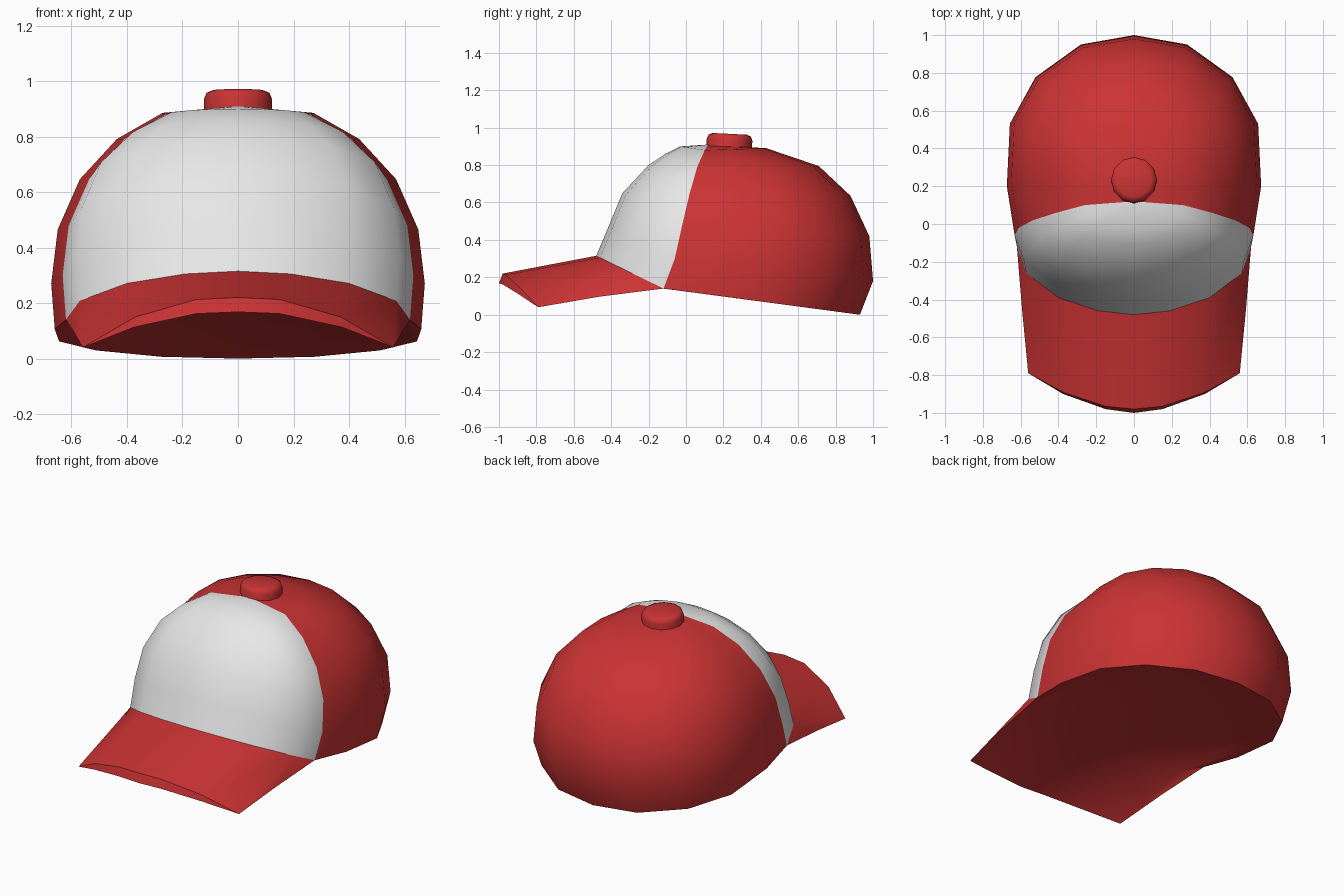
import bpy, bmesh, math
from mathutils import Matrix

if "Cube" in bpy.data.objects:
    bpy.data.objects.remove(bpy.data.objects["Cube"])


def material(name, rgb):
    m = bpy.data.materials.new(name)
    m.diffuse_color = (*rgb, 1)
    m.use_nodes = True
    m.node_tree.nodes["Principled BSDF"].inputs["Base Color"].default_value = m.diffuse_color
    return m


RED = material("red cloth", (0.6, 0.033, 0.034))
WHITE = material("white cloth", (0.8, 0.8, 0.8))


def finish(name, bm, mats, mirror=False, angle=42):
    me = bpy.data.meshes.new(name)
    bm.to_mesh(me)
    bm.free()
    ob = bpy.data.objects.new(name, me)
    bpy.context.collection.objects.link(ob)
    for m in mats:
        me.materials.append(m)
    bpy.ops.object.select_all(action='DESELECT')
    ob.select_set(True)
    bpy.context.view_layer.objects.active = ob
    if mirror:
        mod = ob.modifiers.new("Mirror", 'MIRROR')
        mod.merge_threshold = 0.001
        bpy.ops.object.modifier_apply(modifier=mod.name)
    bpy.ops.object.shade_smooth_by_angle(angle=math.radians(angle))
    return ob


def grid(rows, mat_rule=lambda j: 0):
    """Quads between rows of points; coincident points are welded."""
    bm = bmesh.new()
    v = [[bm.verts.new(p) for p in row] for row in rows]
    for a, b in zip(v, v[1:]):
        for j in range(len(a) - 1):
            f = bm.faces.new((a[j], a[j + 1], b[j + 1], b[j]))
            f.material_index = mat_rule(j)
    bmesh.ops.remove_doubles(bm, verts=bm.verts, dist=0.0005)
    return bm


# Crown outlines from rim to apex: front centre (y, z), seam (x, y, z), back centre (y, z)
FRONT = [(-.48, .315), (-.415, .47), (-.34, .65), (-.2, .80), (-.11, .86), (-.03, .9), (.12, .91)]
SEAM = [(.62, -.12, .14), (.632, -.06, .3), (.61, -.02, .48), (.535, .02, .65),
        (.41, .06, .79), (.26, .1, .88), (0, .12, .91)]
BACK = [(.93, 0), (1, .18), (.98, .42), (.88, .635), (.71, .795), (.43, .89), (.12, .91)]
# Plan curves: share of seam width, share of the way from seam to centre line
FRONT_CURVE = [(0, 1), (.306, .944), (.645, .75), (.92, .39)]
BACK_CURVE = [(1, 0), (1.065, .245), (1.04, .557), (.825, .79), (.445, .953), (0, 1)]


def ring(front, seam, back):
    sx, sy, sz = seam
    pts = []
    for curve, (ey, ez) in ((FRONT_CURVE, front), (BACK_CURVE, back)):
        pts += [(sx * u, sy + (ey - sy) * t, sz + (ez - sz) * t) for u, t in curve]
    return pts


rings = [ring(*r) for r in zip(FRONT, SEAM, BACK)]

# Crown: white front panel, red back
finish("crown", grid(rings, lambda j: 1 if j < 4 else 0), [RED, WHITE], mirror=True)

# Brim with its front lip, and the closed underside of the cap
rim = rings[0]
inner = rim[:5]
side = (.592, -.46, .097)
corner = (.56, -.79, .04)
lip_top = [(0, -.98, .22), (.15, -.965, .213), (.37, -.893, .15), corner, side]
lip_low = [(0, -1, .168), (.15, -.98, .162), (.375, -.9, .113), corner, side]
under = [(x, y, z - .05) for x, y, z in inner[:4]] + [inner[4]]
back_rim = [rim[9], rim[8], rim[7], rim[6], rim[5]]
finish("brim_and_underside", grid([back_rim, under, lip_low, lip_top, inner]), [RED], mirror=True)

# Button on top
bm = bmesh.new()
bmesh.ops.create_cone(bm, cap_ends=True, segments=12, radius1=.122, radius2=.122, depth=.1)
top = [e for e in bm.edges if all(v.co.z > 0 for v in e.verts)]
bmesh.ops.bevel(bm, geom=top, offset=.03, segments=2, profile=.5, affect='EDGES')
bm.transform(Matrix.Translation((0, .232, .917)) @ Matrix.Rotation(-.05, 4, 'X'))
finish("top_button", bm, [RED], angle=60)
